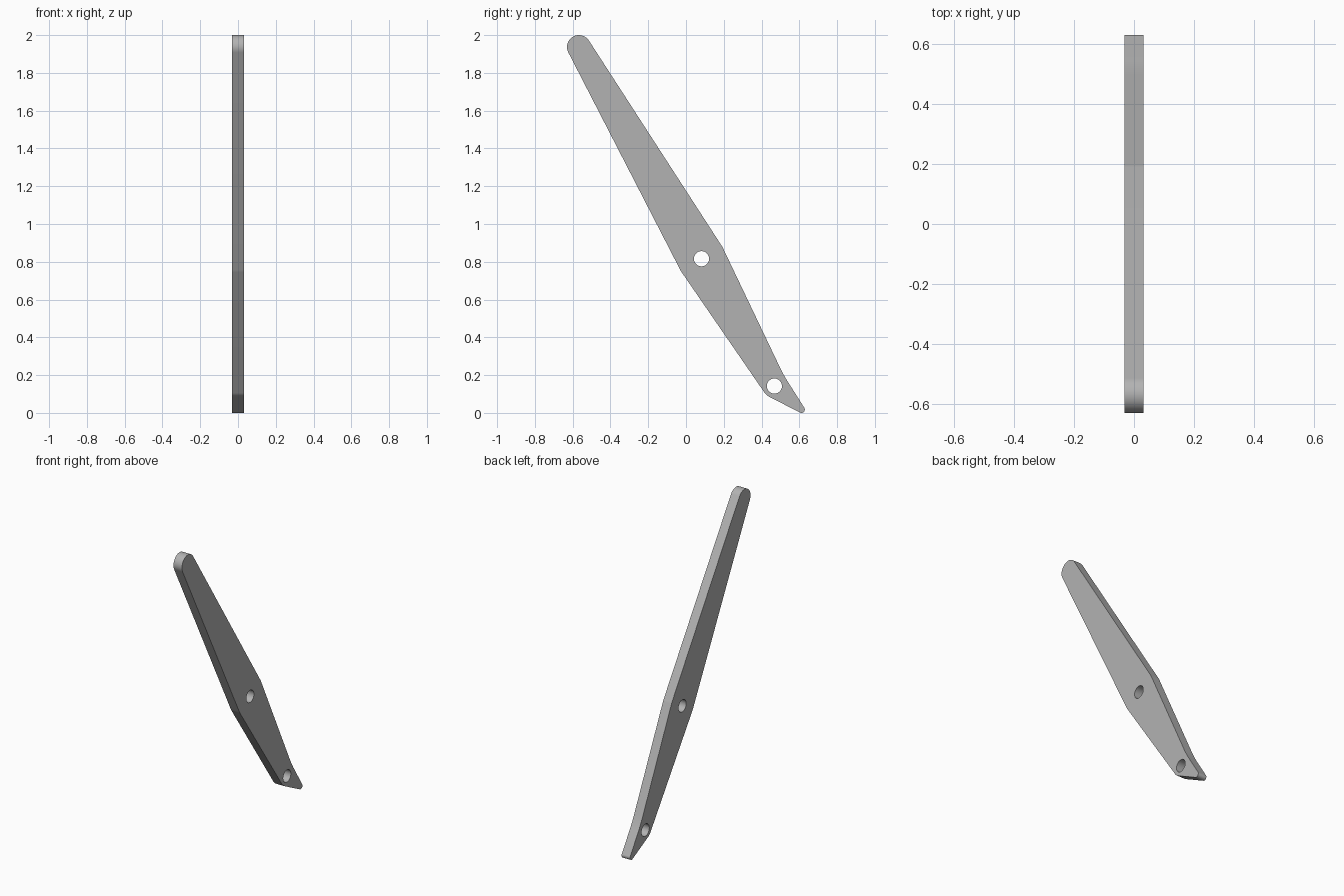
import bpy, bmesh, math

cube = bpy.data.objects.get("Cube")
if cube:
    bpy.data.objects.remove(cube, do_unlink=True)

HALF = 0.031          # half thickness of the plate
PIVOT = (0.082, 0.816)
LOWER = (0.468, 0.142)
HOLE_R = 0.04

# Outline as signed circles (y, z, radius) joined by tangents; negative is concave
circles = [(-0.567, 1.937, 0.063), (*PIVOT, 0.127), (*LOWER, 0.063),
           (0.611, 0.018, 0.018), (1.218, 0.588, -0.8), (*PIVOT, 0.127)]


def normal_angle(a, b):
    """Direction of the outward normal of the tangent from circle a to b."""
    dy, dz = b[0] - a[0], b[1] - a[1]
    return math.atan2(dz, dy) - math.acos((a[2] - b[2]) / math.hypot(dy, dz))


def tangent_outline(items):
    points = []
    for i, c in enumerate(items):
        start = normal_angle(items[i - 1], c)
        turn = normal_angle(c, items[(i + 1) % len(items)]) - start
        turn = (turn + math.pi) % math.tau - math.pi
        steps = max(6, round(abs(turn) / math.radians(6)))
        for k in range(steps + 1):
            t = start + turn * k / steps
            points.append((c[0] + c[2] * math.cos(t), c[1] + c[2] * math.sin(t)))
    return points


def prism(name, outline, half):
    """Extrude a closed y-z outline along x."""
    bm = bmesh.new()
    face = bm.faces.new([bm.verts.new((-half, y, z)) for y, z in outline])
    side = bmesh.ops.extrude_face_region(bm, geom=[face])["geom"]
    moved = [v for v in side if isinstance(v, bmesh.types.BMVert)]
    bmesh.ops.translate(bm, verts=moved, vec=(2 * half, 0, 0))
    bmesh.ops.recalc_face_normals(bm, faces=bm.faces)
    mesh = bpy.data.meshes.new(name)
    bm.to_mesh(mesh)
    bm.free()
    obj = bpy.data.objects.new(name, mesh)
    bpy.context.collection.objects.link(obj)
    return obj


# Flat lever arm
arm = prism("lever_arm", tangent_outline(circles), HALF)
grey = bpy.data.materials.new("plain_grey")
grey.use_nodes = True
colour = (0.45, 0.45, 0.45, 1)
grey.diffuse_color = colour
grey.node_tree.nodes["Principled BSDF"].inputs["Base Color"].default_value = colour
arm.data.materials.append(grey)

# Pivot and pin holes
bpy.context.view_layer.objects.active = arm
arm.select_set(True)
for label, (y, z) in (("pivot", PIVOT), ("pin", LOWER)):
    ring = [(y + HOLE_R * math.cos(k * math.tau / 48),
             z + HOLE_R * math.sin(k * math.tau / 48)) for k in range(48)]
    cutter = prism(label + "_hole_cutter", ring, HALF * 2)
    cutter.hide_render = True
    cut = arm.modifiers.new(label + "_hole", "BOOLEAN")
    cut.operation = "DIFFERENCE"
    cut.solver = "EXACT"
    cut.object = cutter
    bpy.ops.object.modifier_apply(modifier=cut.name)
    bpy.data.objects.remove(cutter, do_unlink=True)

bpy.ops.object.shade_smooth_by_angle(angle=math.radians(30))
